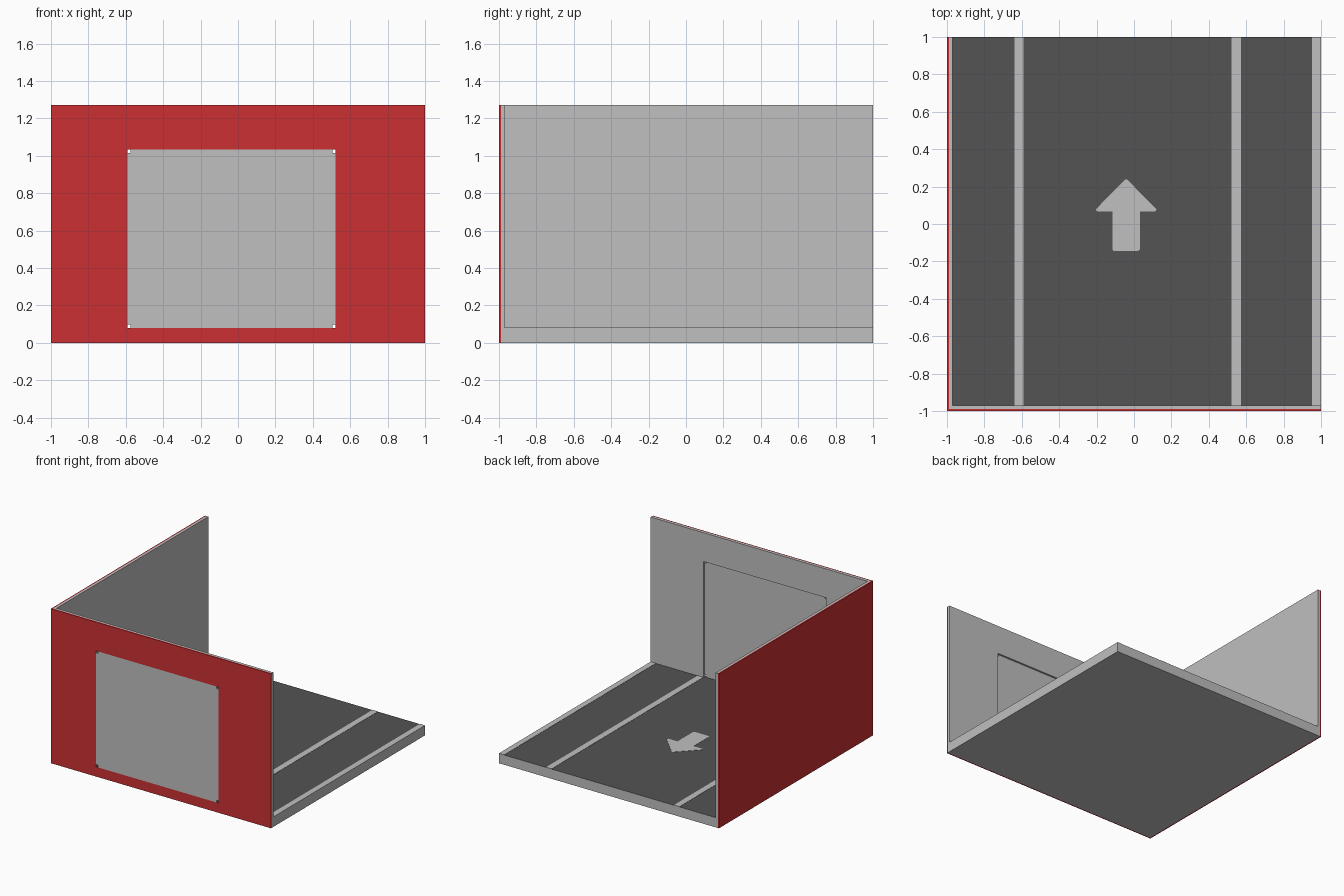
import bpy, bmesh
from mathutils import Vector

if "Cube" in bpy.data.objects:
    bpy.data.objects.remove(bpy.data.objects["Cube"])


def material(name, rgb):
    m = bpy.data.materials.new(name)
    m.diffuse_color = (*rgb, 1)
    m.use_nodes = True
    m.node_tree.nodes["Principled BSDF"].inputs["Base Color"].default_value = m.diffuse_color
    return m


RED = material("red", (0.60, 0.03, 0.033))
GREY = material("light grey", (0.525, 0.525, 0.525))
DARK = material("dark grey", (0.088, 0.088, 0.088))


def prism(name, profile, start, depth, mat, plane="xy"):
    """Extrude a flat outline: along z for plane xy, along y for plane xz."""
    bm = bmesh.new()
    if plane == "xy":
        pts, move = [(a, b, start) for a, b in profile], Vector((0, 0, depth))
    else:
        pts, move = [(a, start, b) for a, b in profile], Vector((0, depth, 0))
    face = bm.faces.new([bm.verts.new(p) for p in pts])
    new = bmesh.ops.extrude_face_region(bm, geom=[face], use_keep_orig=True)["geom"]
    bmesh.ops.translate(bm, vec=move, verts=[v for v in new if isinstance(v, bmesh.types.BMVert)])
    bmesh.ops.recalc_face_normals(bm, faces=bm.faces)
    me = bpy.data.meshes.new(name)
    bm.to_mesh(me)
    bm.free()
    ob = bpy.data.objects.new(name, me)
    bpy.context.collection.objects.link(ob)
    me.materials.append(mat)
    return ob


def rect(x0, x1, y0, y1):
    return [(x0, y0), (x1, y0), (x1, y1), (x0, y1)]


TOP, FLOOR = 1.27, 0.08
SKIN, LINING = -0.99, -0.97            # inner limits of the two wall layers
DX0, DX1, DZ = -0.592, 0.522, 1.033    # doorway

# Floor slab: grey body with a dark top
floor = prism("floor", rect(SKIN, 1, SKIN, 1), 0, FLOOR, GREY)
floor.data.materials.append(DARK)
for p in floor.data.polygons:
    p.material_index = int(p.normal.z > 0.5)

# Red outer skin, L-shaped in plan, with the doorway cut out
skin = prism("outer_wall_skin", [(-1, -1), (1, -1), (1, SKIN), (SKIN, SKIN), (SKIN, 1), (-1, 1)],
             0, TOP, RED)
cutter = prism("doorway_cutter", rect(DX0, DX1, FLOOR, DZ), -1.1, 0.14, RED, "xz")
cutter.hide_render = True
cutter.hide_viewport = True
cut = skin.modifiers.new("doorway", "BOOLEAN")
cut.operation = "DIFFERENCE"
cut.solver = "EXACT"
cut.object = cutter

# Grey inner wall linings
prism("front_wall_lining", [(SKIN, FLOOR), (DX0, FLOOR), (DX0, DZ), (DX1, DZ), (DX1, FLOOR),
                            (1, FLOOR), (1, TOP), (SKIN, TOP)], SKIN, LINING - SKIN, GREY, "xz")
prism("side_wall_lining", rect(SKIN, LINING, LINING, 1), FLOOR, TOP - FLOOR, GREY)

# Door panel with notched corners
n = 0.018
prism("door_panel", [(DX0 + n, FLOOR), (DX1 - n, FLOOR), (DX1 - n, FLOOR + n), (DX1, FLOOR + n),
                     (DX1, DZ - n), (DX1 - n, DZ - n), (DX1 - n, DZ), (DX0 + n, DZ),
                     (DX0 + n, DZ - n), (DX0, DZ - n), (DX0, FLOOR + n), (DX0 + n, FLOOR + n)],
      -1, 0.015, GREY, "xz")

# Painted lane stripes
for name, x0, x1 in (("left", -0.64, -0.59), ("middle", 0.522, 0.572), ("right", 0.953, 1.0)):
    prism(name + "_stripe", rect(x0, x1, LINING, 1), FLOOR, 0.002, GREY)

# Painted arrow, mirrored about its centre line
half = [(0.065, -0.145), (0.073, -0.137), (0.073, 0.066), (0.155, 0.066), (0.163, 0.078), (0.008, 0.235)]
cx = -0.042
outline = [(cx + x, y) for x, y in half] + [(cx, 0.24)] + [(cx - x, y) for x, y in reversed(half)]
prism("floor_arrow", outline, FLOOR, 0.002, GREY)
